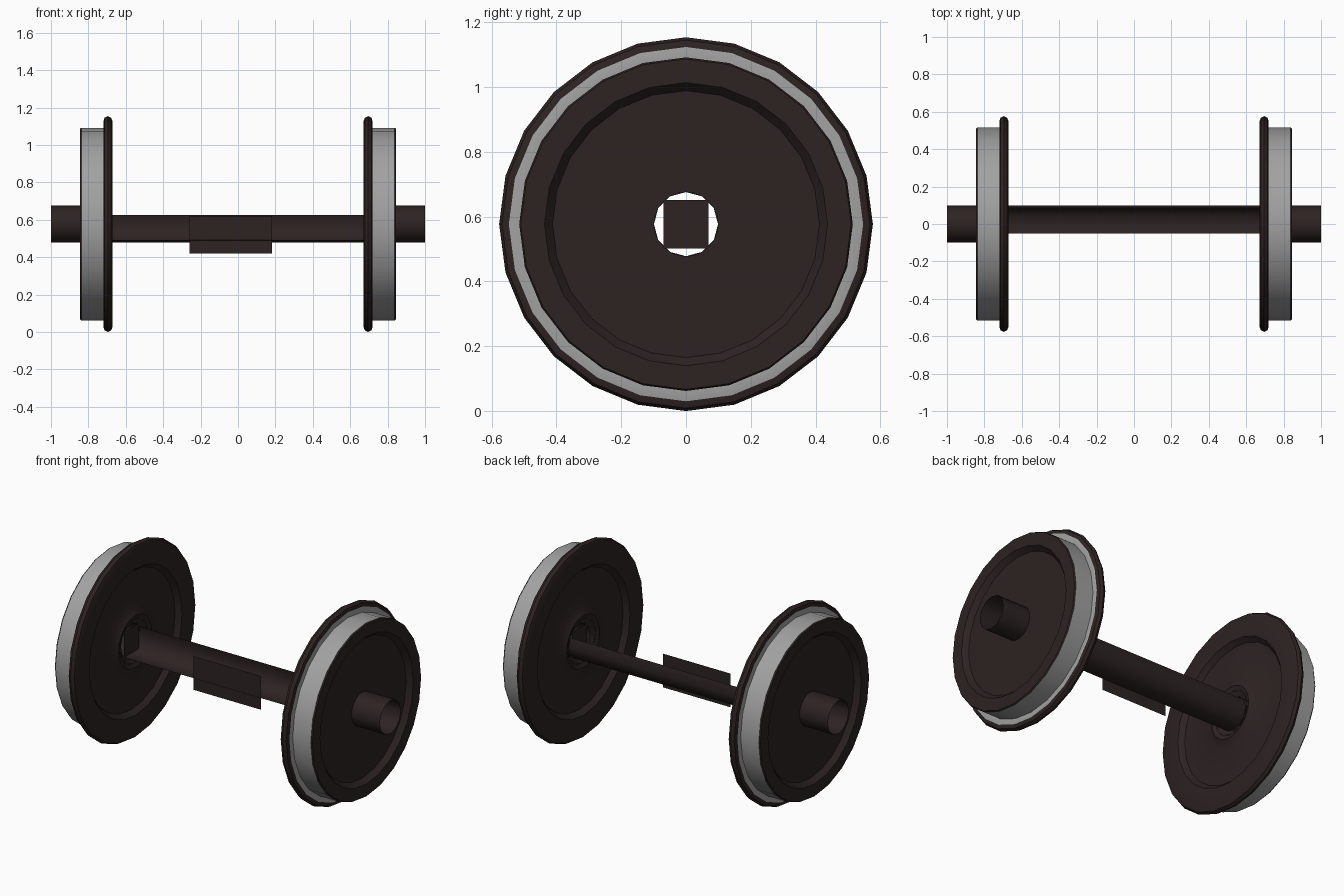
import bpy, bmesh, math

if "Cube" in bpy.data.objects:
    bpy.data.objects.remove(bpy.data.objects["Cube"])

CZ = 0.577          # axle height


def material(name, rgb):
    m = bpy.data.materials.new(name)
    m.diffuse_color = (*rgb, 1)
    m.use_nodes = True
    m.node_tree.nodes["Principled BSDF"].inputs["Base Color"].default_value = m.diffuse_color
    return m


BROWN = material("dark brown iron", (0.026, 0.0165, 0.016))
STEEL = material("worn steel", (0.36, 0.36, 0.36))


def finish(bm, name, smooth=True):
    me = bpy.data.meshes.new(name)
    bm.to_mesh(me)
    bm.free()
    me.materials.append(BROWN)
    me.materials.append(STEEL)
    ob = bpy.data.objects.new(name, me)
    bpy.context.collection.objects.link(ob)
    ob.location.z = CZ
    if smooth:
        bpy.ops.object.select_all(action='DESELECT')
        ob.select_set(True)
        bpy.context.view_layer.objects.active = ob
        bpy.ops.object.shade_smooth_by_angle(angle=math.radians(35))
    return ob


def lathe(name, profile, sides, side=1, steel=(), start=0, end=None):
    """Sweep (x, radius) points round the x axis; angle is from +y to +z."""
    bm = bmesh.new()
    full = end is None
    end = sides if full else end
    rings = []
    for i in range(start, end if full else end + 1):
        a = 2 * math.pi * i / sides
        rings.append([bm.verts.new((x * side, r * math.cos(a), r * math.sin(a)))
                      for x, r in profile])
    pairs = list(zip(rings, rings[1:] + rings[:1])) if full else list(zip(rings, rings[1:]))
    for a, b in pairs:
        for k in range(len(profile) - 1):
            f = bm.faces.new((a[k], a[k + 1], b[k + 1], b[k]))
            f.material_index = 1 if k in steel else 0
            f.normal_update()
    if side < 0:
        bmesh.ops.reverse_faces(bm, faces=bm.faces[:])
    return finish(bm, name)


def plate(name, corners):
    bm = bmesh.new()
    bm.faces.new([bm.verts.new(c) for c in corners])
    return finish(bm, name, False)


# wheel section, from the inner hub over the flange and tread to the outer web
wheel = [(0.685, 0.13), (0.675, 0.155), (0.70, 0.20), (0.70, 0.41), (0.672, 0.435),
         (0.672, 0.552), (0.678, 0.568), (0.696, 0.577), (0.714, 0.568), (0.72, 0.547),
         (0.72, 0.515), (0.838, 0.515), (0.845, 0.510),
         (0.845, 0.437), (0.815, 0.412), (0.815, 0.099)]

for s, label in ((-1, "left"), (1, "right")):
    lathe(label + "_wheel", wheel, 24, s, steel=(9, 10))
    # open axle stub
    lathe(label + "_axle_stub", [(0.685, 0.13), (0.70, 0.099), (1.0, 0.099)], 12, s)
    # plate behind the bore
    x = 0.70 * s
    plate(label + "_bore_plate", [(x, -0.07, -0.075), (x, 0.07, -0.075),
                                  (x, 0.07, 0.075), (x, -0.07, 0.075)])

# open axle shell, lower back part of a twelve sided tube
lathe("axle_shell", [(-0.70, 0.099), (0.70, 0.099)], 12, start=-4, end=1)

# plate hung on the middle of the axle
plate("axle_plate", [(-0.26, -0.046, -0.157), (0.183, -0.046, -0.157),
                     (0.183, -0.046, 0.043), (-0.26, -0.046, 0.043)])
